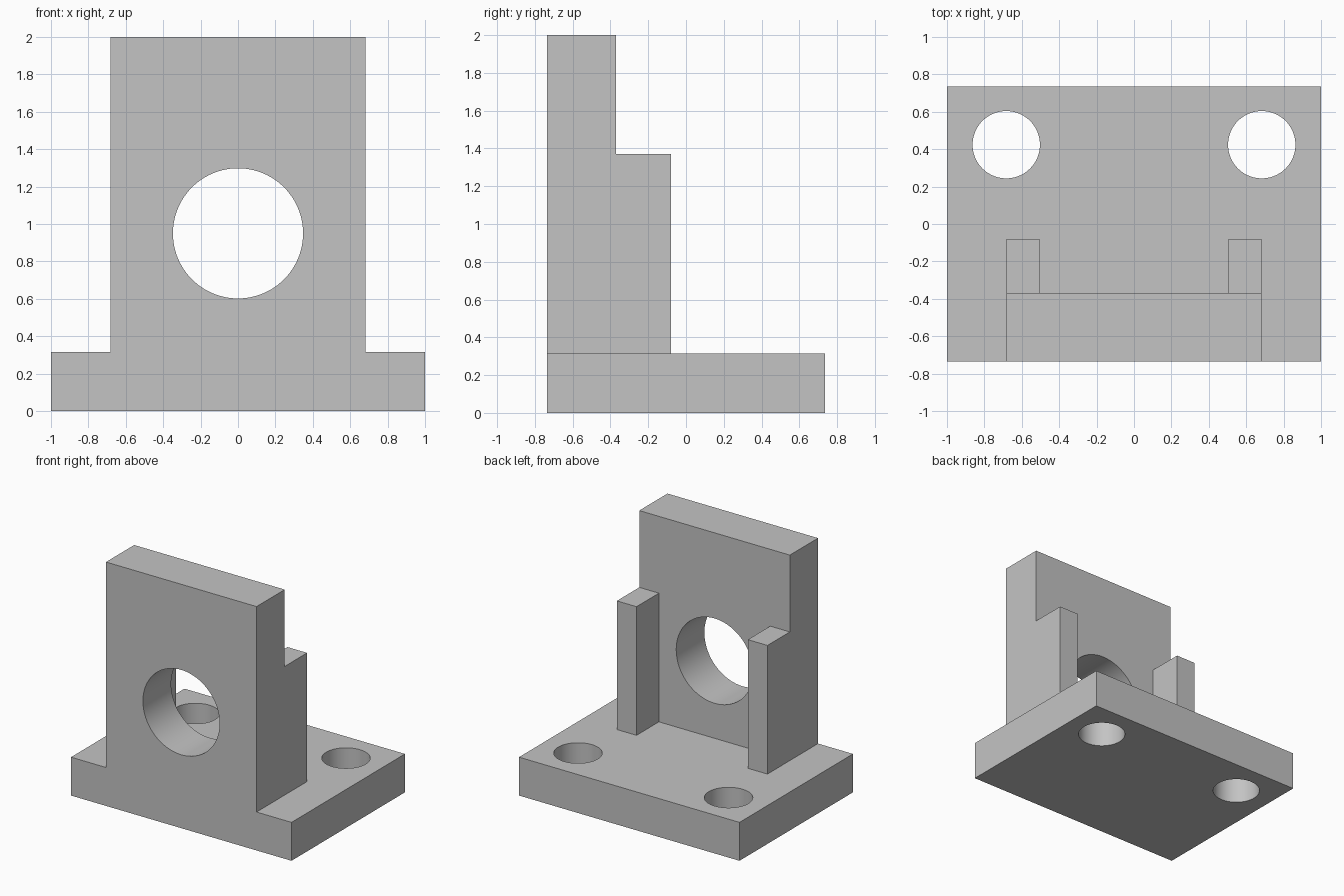
import bpy
import math

cube = bpy.data.objects.get("Cube")
if cube:
    bpy.data.objects.remove(cube, do_unlink=True)

# Overall proportions
DEPTH = 0.735
BASE_TOP = 0.315
PLATE_HALF = 0.683
PLATE_BACK = -0.37
SINK = 0.1  # hidden overlap between joined parts

grey = bpy.data.materials.new("plain grey")
grey.use_nodes = True
colour = (0.55, 0.55, 0.55, 1)
grey.diffuse_color = colour
grey.node_tree.nodes["Principled BSDF"].inputs["Base Color"].default_value = colour


def block(name, x, y, z):
    """Box between the (low, high) limits on each axis."""
    limits = (x, y, z)
    bpy.ops.mesh.primitive_cube_add(size=1, location=[sum(l) / 2 for l in limits])
    obj = bpy.context.object
    obj.name = name
    obj.scale = [high - low for low, high in limits]
    bpy.ops.object.transform_apply(location=True, rotation=True, scale=True)
    obj.data.materials.append(grey)
    return obj


def drill(name, centre, radius, tilt=0):
    bpy.ops.mesh.primitive_cylinder_add(
        vertices=96, radius=radius, depth=1, location=centre, rotation=(tilt, 0, 0))
    obj = bpy.context.object
    obj.name = name
    obj.hide_render = True
    obj.data.materials.append(grey)
    return obj


def combine(target, tool, operation):
    mod = target.modifiers.new(tool.name, "BOOLEAN")
    mod.operation = operation
    mod.solver = "EXACT"
    mod.object = tool
    bpy.context.view_layer.objects.active = target
    bpy.ops.object.modifier_apply(modifier=mod.name)
    bpy.data.objects.remove(tool, do_unlink=True)


# Base slab with the upright plate standing on its front edge
bracket = block("mounting_bracket", (-1, 1), (-DEPTH, DEPTH), (0, BASE_TOP))
plate = block("upright_plate", (-PLATE_HALF, PLATE_HALF),
              (-DEPTH, PLATE_BACK), (BASE_TOP - SINK, 2))
combine(bracket, plate, "UNION")

# Side ribs behind the plate and the bolt holes in the base
for side in (-1, 1):
    rib_x = sorted((side * 0.505, side * PLATE_HALF))
    rib = block("side_rib", rib_x, (PLATE_BACK - SINK, -0.08),
                (BASE_TOP - SINK, 1.37))
    combine(bracket, rib, "UNION")
    hole = drill("bolt_hole_cutter", (side * PLATE_HALF, 0.424, BASE_TOP / 2), 0.18)
    combine(bracket, hole, "DIFFERENCE")

# Large bore through the plate
bore = drill("bore_cutter", (0, (PLATE_BACK - DEPTH) / 2, 0.95), 0.348, math.pi / 2)
combine(bracket, bore, "DIFFERENCE")

# Smooth bores, sharp edges
bpy.ops.object.select_all(action="DESELECT")
bracket.select_set(True)
bpy.context.view_layer.objects.active = bracket
bpy.ops.object.shade_smooth_by_angle(angle=math.radians(30))
